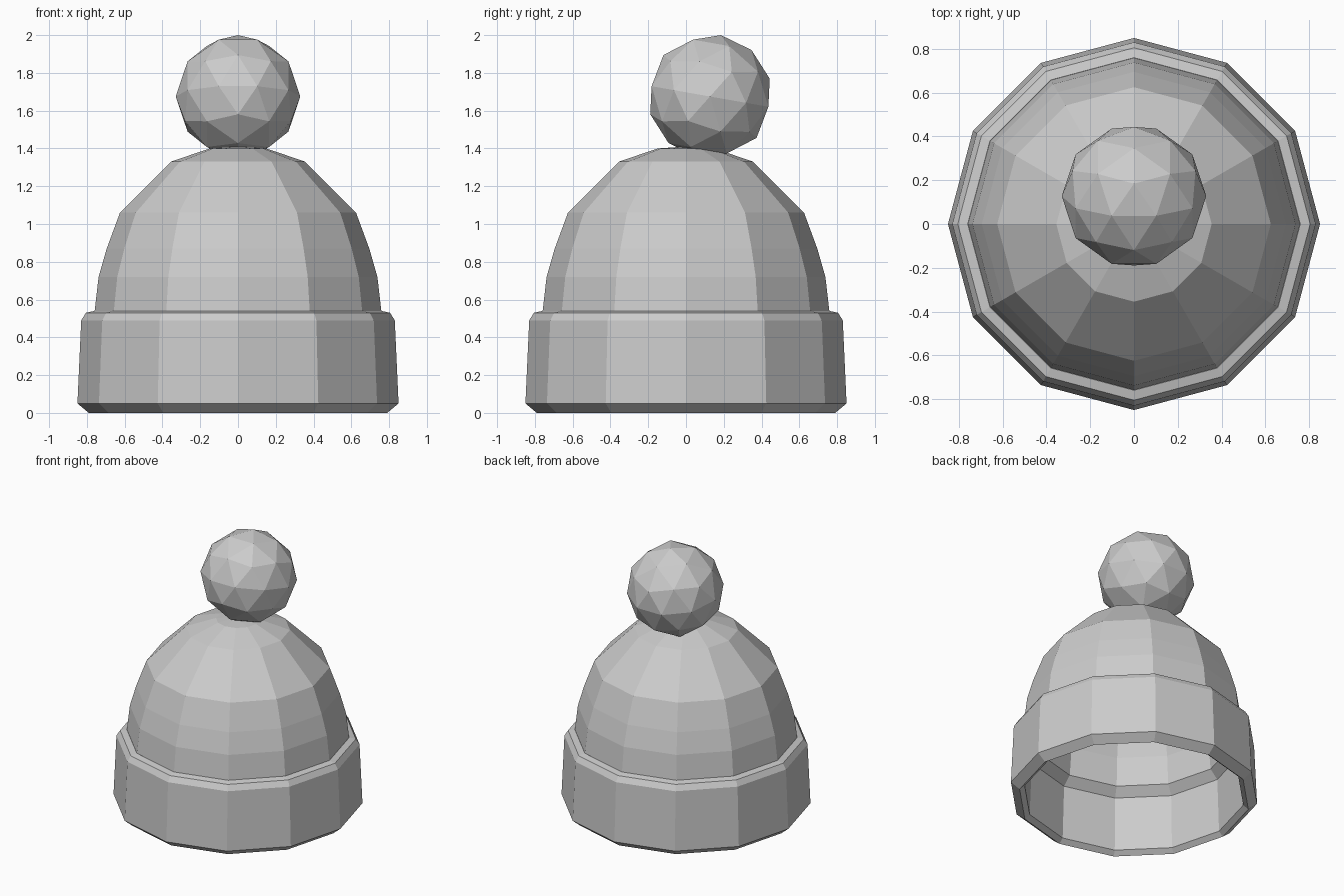
import bpy, bmesh, math
from mathutils import Matrix

if "Cube" in bpy.data.objects:
    bpy.data.objects.remove(bpy.data.objects["Cube"])

SIDES = 12


def link(name, bm):
    bmesh.ops.recalc_face_normals(bm, faces=bm.faces[:])
    mesh = bpy.data.meshes.new(name)
    bm.to_mesh(mesh)
    bm.free()
    obj = bpy.data.objects.new(name, mesh)
    bpy.context.collection.objects.link(obj)
    return obj


def lathe(name, profile, closed):
    """Turn an (r, z) profile around z; r = 0 becomes a single pole vertex."""
    bm = bmesh.new()
    rings = []
    for r, z in profile:
        if r == 0:
            rings.append([bm.verts.new((0, 0, z))] * SIDES)
        else:
            rings.append([bm.verts.new((r * math.cos(a), r * math.sin(a), z))
                          for a in (math.tau * i / SIDES for i in range(SIDES))])
    pairs = list(zip(rings, rings[1:]))
    if closed:
        pairs.append((rings[-1], rings[0]))
    for lo, hi in pairs:
        for i in range(SIDES):
            j = (i + 1) % SIDES
            corners = [lo[i], lo[j], hi[j], hi[i]]
            unique = list(dict.fromkeys(corners))
            if len(unique) > 2:
                bm.faces.new(unique)
    return link(name, bm)


# Folded cuff with bevelled edges, hollow inside
lathe("cuff", [(0.79, 0.0), (0.85, 0.05), (0.83, 0.49), (0.805, 0.53), (0.76, 0.54),
               (0.68, 0.49), (0.74, 0.43), (0.755, 0.03)], True)

# Knitted dome: outer skin up to the crown, inner skin back down
lathe("dome", [(0.76, 0.53), (0.738, 0.72), (0.695, 0.87), (0.625, 1.06), (0.355, 1.33),
               (0.15, 1.40), (0, 1.41), (0, 1.33), (0.14, 1.32), (0.32, 1.26),
               (0.56, 1.01), (0.62, 0.84), (0.66, 0.70), (0.68, 0.49)], True)

# Pompom, tilted back on the crown
bm = bmesh.new()
bmesh.ops.create_icosphere(bm, subdivisions=2, radius=0.33)
tilt = Matrix.Rotation(math.radians(-10), 4, 'X') @ Matrix.Rotation(math.radians(90), 4, 'Z')
bmesh.ops.transform(bm, matrix=Matrix.Translation((0, 0.127, 1.675)) @ tilt, verts=bm.verts[:])
link("pompom", bm)
